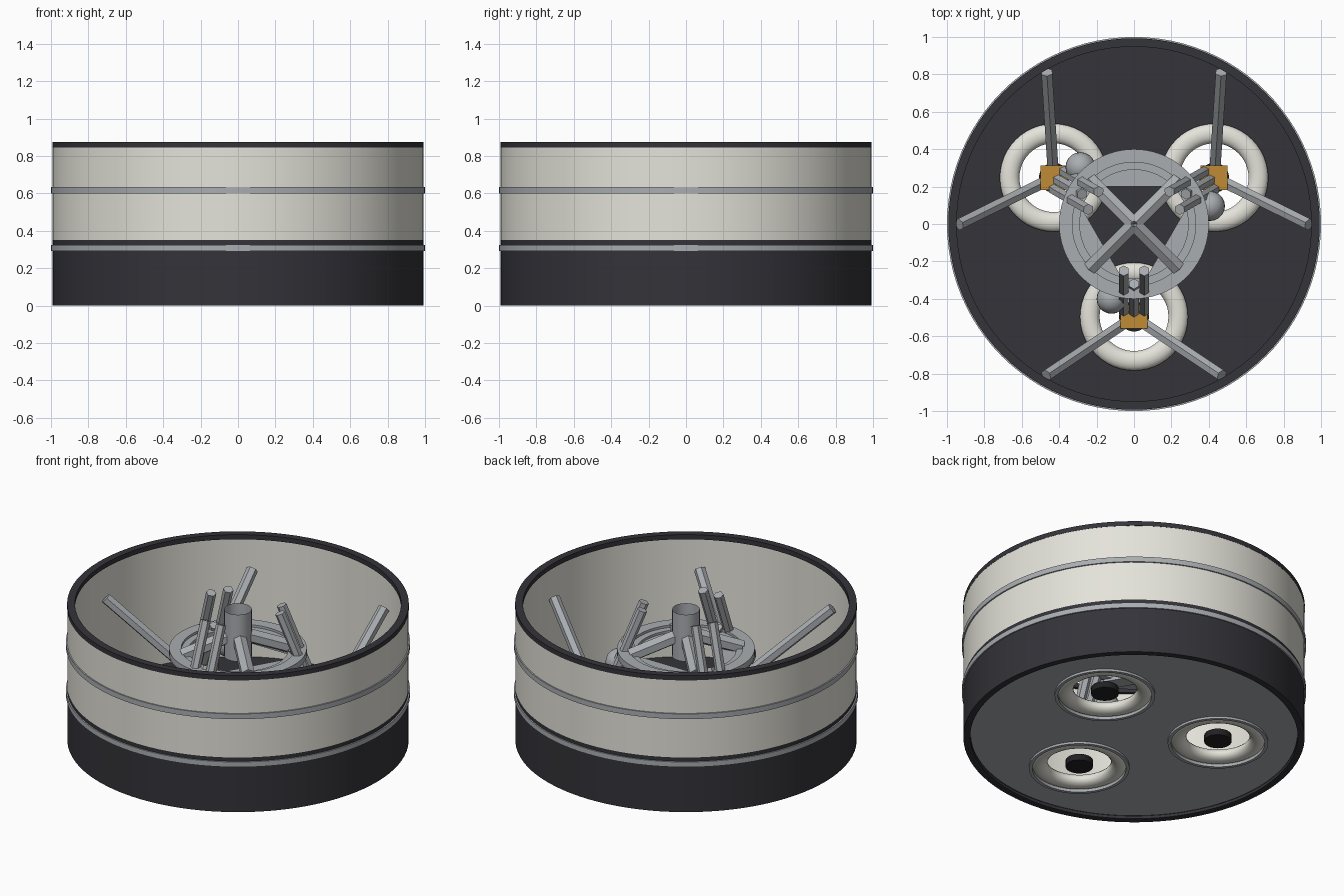
import bpy, math
from mathutils import Vector, Matrix

if "Cube" in bpy.data.objects:
    bpy.data.objects.remove(bpy.data.objects["Cube"])


def mat(name, r, g, b):
    m = bpy.data.materials.new(name)
    m.diffuse_color = (r, g, b, 1)
    m.use_nodes = True
    m.node_tree.nodes["Principled BSDF"].inputs["Base Color"].default_value = m.diffuse_color
    return m


WHITE = mat("off_white", .78, .77, .70)
DARK = mat("charcoal", .034, .033, .041)
STEEL = mat("light_steel", .40, .42, .44)
AMBER = mat("amber", .52, .26, .035)
BLACK = mat("black", .015, .015, .017)


def add(name, verts, faces, material, smooth=True):
    me = bpy.data.meshes.new(name)
    me.from_pydata(verts, [], faces)
    me.materials.append(material)
    ob = bpy.data.objects.new(name, me)
    bpy.context.collection.objects.link(ob)
    if smooth:
        bpy.ops.object.select_all(action='DESELECT')
        ob.select_set(True)
        bpy.context.view_layer.objects.active = ob
        bpy.ops.object.shade_smooth_by_angle(angle=math.radians(35))
    return ob


def lathe(name, profile, material, center=(0, 0), n=96, closed=True):
    """Spin an (r, z) profile around a vertical axis."""
    k = len(profile)
    verts = [(center[0] + r * math.cos(2 * math.pi * i / n),
              center[1] + r * math.sin(2 * math.pi * i / n), z)
             for i in range(n) for r, z in profile]
    faces = []
    for i in range(n):
        a, b = i * k, (i + 1) % n * k
        for j in range(k if closed else k - 1):
            q = (j + 1) % k
            faces.append((a + j, b + j, b + q, a + q))
    return add(name, verts, faces, material)


def band(name, r0, r1, z0, z1, material, **kw):
    """Ring with a rectangular section, listed counter-clockwise."""
    return lathe(name, [(r0, z0), (r1, z0), (r1, z1), (r0, z1)], material, **kw)


def rod(name, p, q, radius, material, sides=6, smooth=False):
    p, q = Vector(p), Vector(q)
    rot = (q - p).to_track_quat('Z', 'Y')
    ring = [Vector((radius * math.cos(2 * math.pi * (i + .5) / sides),
                    radius * math.sin(2 * math.pi * (i + .5) / sides), 0)) for i in range(sides)]
    verts = [p + rot @ v for v in ring] + [q + rot @ v for v in ring]
    faces = [(i, (i + 1) % sides, sides + (i + 1) % sides, sides + i) for i in range(sides)]
    faces += [tuple(reversed(range(sides))), tuple(range(sides, 2 * sides))]
    return add(name, verts, faces, material, smooth)


def box(name, lo, hi, material, rot):
    verts = [rot @ Vector((x, y, z)) for x in (lo[0], hi[0])
             for y in (lo[1], hi[1]) for z in (lo[2], hi[2])]
    faces = [(0, 1, 3, 2), (4, 6, 7, 5), (0, 4, 5, 1), (2, 3, 7, 6), (0, 2, 6, 4), (1, 5, 7, 3)]
    return add(name, verts, faces, material, False)


# Outer shell: dark lower skin, pale upper skin, pale liner
band("lower_skin", .972, .992, 0, .35, DARK)
band("upper_skin", .972, .992, .35, .85, WHITE)
band("inner_liner", .966, .972, .08, .85, WHITE)
band("top_rim", .948, .993, .845, .875, DARK)
band("bottom_rim", .952, .989, .001, .02, DARK)
for label, z in (("lower", .292), ("upper", .6)):
    band(label + "_hoop", .985, 1.0, z, z + .033, STEEL)

# Floor and underside plate with three round openings
holes = [Matrix.Rotation(math.radians(a), 4, 'Z') @ Vector((0, -.495, 0)) for a in (0, 120, 240)]


def plate(name, radius, opening, z0, z1, material):
    bpy.ops.mesh.primitive_cylinder_add(vertices=96, radius=radius, depth=z1 - z0,
                                        location=(0, 0, (z0 + z1) / 2))
    ob = bpy.context.object
    ob.name = name
    ob.data.materials.append(material)
    for c in holes:
        bpy.ops.mesh.primitive_cylinder_add(vertices=48, radius=opening, depth=.5, location=c)
        cut = bpy.context.object
        cut.name = "opening_cutter"
        cut.hide_render = True
        mod = ob.modifiers.new("opening", 'BOOLEAN')
        mod.object = cut
        mod.solver = 'EXACT'
        bpy.context.view_layer.objects.active = ob
        bpy.ops.object.modifier_apply(modifier=mod.name)
        bpy.data.objects.remove(cut, do_unlink=True)


plate("floor", .968, .288, .05, .085, DARK)
plate("underside_plate", .95, .28, .02, .05, STEEL)

# Central ring, open tube and sloping cross braces
band("mount_ring", .33, .40, .55, .59, STEEL)
band("inner_ring", .29, .33, .545, .575, STEEL)
lathe("centre_tube", [(.08, .54), (.08, .84)], STEEL, n=32, closed=False)
for i in range(4):
    a = math.radians(45 + 90 * i)
    rod("cross_brace", (0, 0, .69), (.33 * math.cos(a), .33 * math.sin(a), .57), .043, STEEL)

# Three identical engine bays
for i, c in enumerate(holes):
    R = Matrix.Rotation(math.radians(120 * i), 4, 'Z')
    # Rounded collar around the opening, with a thin lip
    prof = [(.237 + .053 * math.cos(2 * math.pi * k / 16),
             .053 + .038 * math.sin(2 * math.pi * k / 16)) for k in range(16)]
    lathe("nozzle_collar", prof, WHITE, center=c[:2], n=48)
    band("collar_lip", .272, .292, .006, .03, STEEL, center=c[:2], n=48)
    # Engine plug, and an amber block that stays square to the axes
    rod("engine_plug", c + Vector((0, 0, .02)), c + Vector((0, 0, .06)), .08, BLACK, 24, True)
    box("amber_block", (-.072, -.065, .2), (.072, .065, .3), AMBER, Matrix.Translation(c))
    # Leaning legs, wall struts and middle link
    for s in (-1, 1):
        rod("tall_leg", R @ Vector((s * .055, -.465, .29)), R @ Vector((s * .055, -.25, .85)),
            .03, STEEL)
        rod("wall_strut", R @ Vector((s * .05, -.53, .22)), R @ Vector((s * .47, -.81, .66)),
            .034, STEEL)
    rod("middle_link", R @ Vector((0, -.475, .28)), R @ Vector((0, -.32, .6)), .03, STEEL)
    # Triangular frame chord and round tank
    box("frame_chord", (-.26, .2, .53), (.26, .29, .56), STEEL, R)
    bpy.ops.mesh.primitive_uv_sphere_add(segments=20, ring_count=12, radius=.08,
                                         location=R @ Vector((-.12, -.4, .43)))
    tank = bpy.context.object
    tank.name = "round_tank"
    tank.data.materials.append(STEEL)
    bpy.ops.object.shade_smooth()
